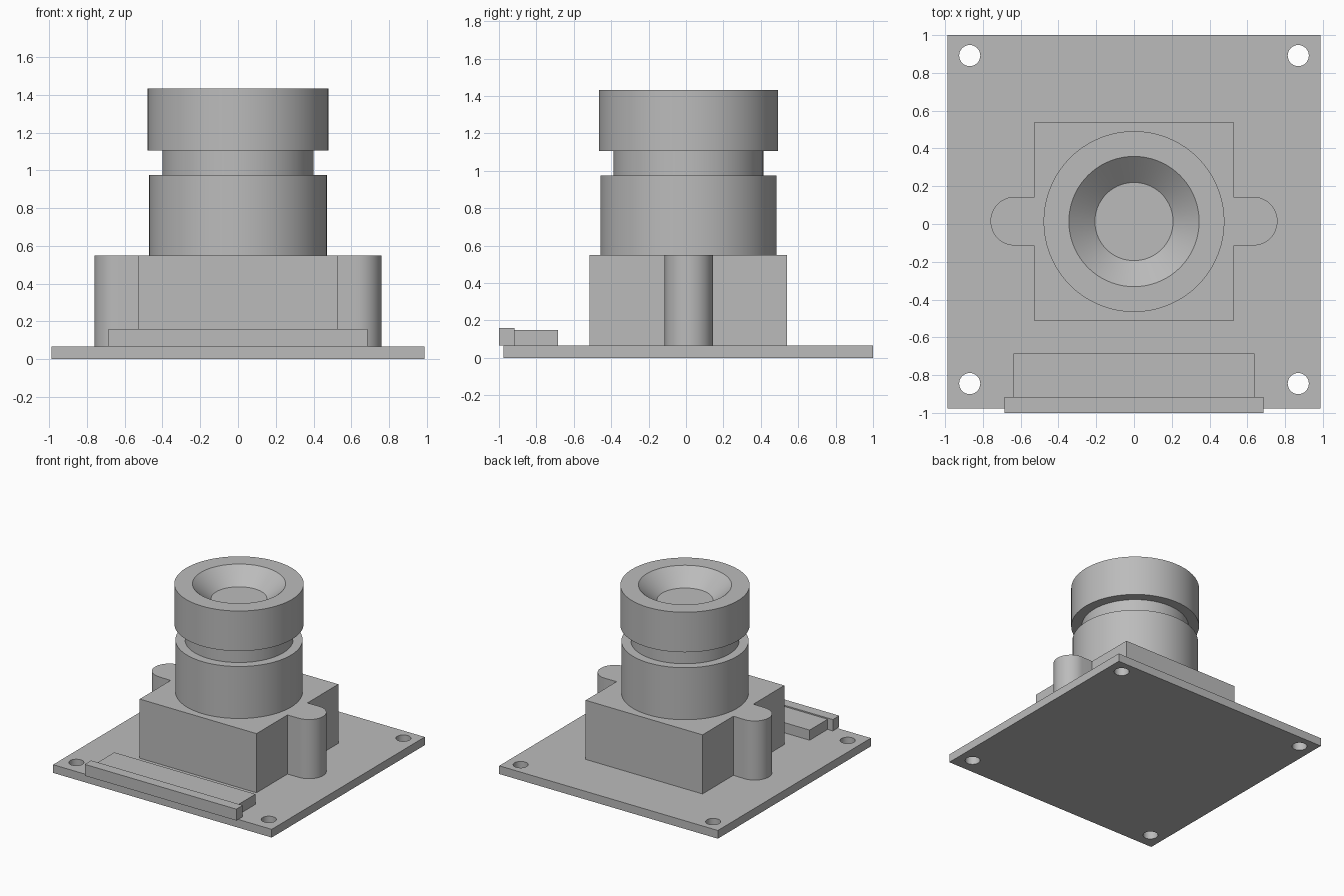
import bpy, bmesh
from math import sin, cos, pi, radians

default = bpy.data.objects.get("Cube")
if default:
    bpy.data.objects.remove(default, do_unlink=True)

grey = bpy.data.materials.new("plain grey")
grey.use_nodes = True
COLOUR = (0.5, 0.5, 0.5, 1)
grey.diffuse_color = COLOUR
grey.node_tree.nodes["Principled BSDF"].inputs["Base Color"].default_value = COLOUR

CY = 0.013      # y of the lens axis
BOARD = 0.067   # board thickness


def finish(name, bm):
    """Turn a bmesh into a smooth object with sharp edges kept."""
    bmesh.ops.remove_doubles(bm, verts=bm.verts, dist=0.0002)
    bmesh.ops.recalc_face_normals(bm, faces=bm.faces)
    mesh = bpy.data.meshes.new(name)
    bm.to_mesh(mesh)
    bm.free()
    mesh.materials.clear()
    mesh.materials.append(grey)
    obj = bpy.data.objects.new(name, mesh)
    bpy.context.collection.objects.link(obj)
    bpy.ops.object.select_all(action='DESELECT')
    obj.select_set(True)
    bpy.context.view_layer.objects.active = obj
    bpy.ops.object.shade_smooth_by_angle(angle=radians(30))
    return obj


def arc(cx, cy, r, start, end, steps):
    angles = [start + (end - start) * i / steps for i in range(steps + 1)]
    return [(cx + r * cos(a), cy + r * sin(a)) for a in angles]


def rect(x, y0, y1):
    return [(-x, y0), (x, y0), (x, y1), (-x, y1)]


def plate(name, outlines, z0, z1):
    """Extrude a filled outline; further outlines become holes."""
    curve = bpy.data.curves.new(name, 'CURVE')
    curve.dimensions = '2D'
    curve.fill_mode = 'BOTH'
    curve.extrude = (z1 - z0) / 2
    for points in outlines:
        spline = curve.splines.new('POLY')
        spline.points.add(len(points) - 1)
        for p, (x, y) in zip(spline.points, points):
            p.co = (x, y, 0, 1)
        spline.use_cyclic_u = True
    helper = bpy.data.objects.new(name + " outline", curve)
    bpy.context.collection.objects.link(helper)
    graph = bpy.context.evaluated_depsgraph_get()
    mesh = bpy.data.meshes.new_from_object(helper.evaluated_get(graph))
    bm = bmesh.new()
    bm.from_mesh(mesh)
    bpy.data.objects.remove(helper, do_unlink=True)
    bpy.data.meshes.remove(mesh)
    bmesh.ops.translate(bm, verts=bm.verts, vec=(0, 0, (z0 + z1) / 2))
    return finish(name, bm)


# Circuit board with four corner screw holes
holes = [arc(x, y, 0.056, 0, 2 * pi, 32)[:-1]
         for x in (-0.87, 0.87) for y in (-0.845, 0.892)]
plate("circuit_board", [rect(0.988, -0.976, 1.0)] + holes, 0, BOARD)

# Lens holder: square block with a rounded ear on each side
HALF, EAR = 0.528, 0.129
half_outline = ([(HALF, CY - HALF), (HALF, CY - EAR)]
                + arc(0.631, CY + 0.002, EAR, -pi / 2, pi / 2, 24)
                + [(HALF, CY + EAR), (HALF, CY + HALF)])
other_half = [(-x, y) for x, y in reversed(half_outline)]
plate("lens_holder", [half_outline + other_half], BOARD, 0.55)

# Ribbon connector: body and the wider latch bar overhanging the board edge
plate("connector_body", [rect(0.638, -0.917, -0.685)], BOARD, 0.15)
plate("connector_latch", [rect(0.685, -1.0, -0.917)], BOARD, 0.16)

# Lens barrel: base, neck, collar and conical recess, turned as one profile
profile = [(0, 0.54), (0.471, 0.54), (0.471, 0.975), (0.401, 0.975),
           (0.401, 1.105), (0.479, 1.105), (0.479, 1.432),
           (0.345, 1.432), (0.207, 1.31), (0, 1.31)]
bm = bmesh.new()
verts = [bm.verts.new((r, 0, z)) for r, z in profile]
edges = [bm.edges.new(pair) for pair in zip(verts, verts[1:])]
bmesh.ops.spin(bm, geom=verts + edges, cent=(0, 0, 0), axis=(0, 0, 1),
               angle=2 * pi, steps=72)
bmesh.ops.translate(bm, verts=bm.verts, vec=(0, CY, 0))
finish("lens_barrel", bm)
